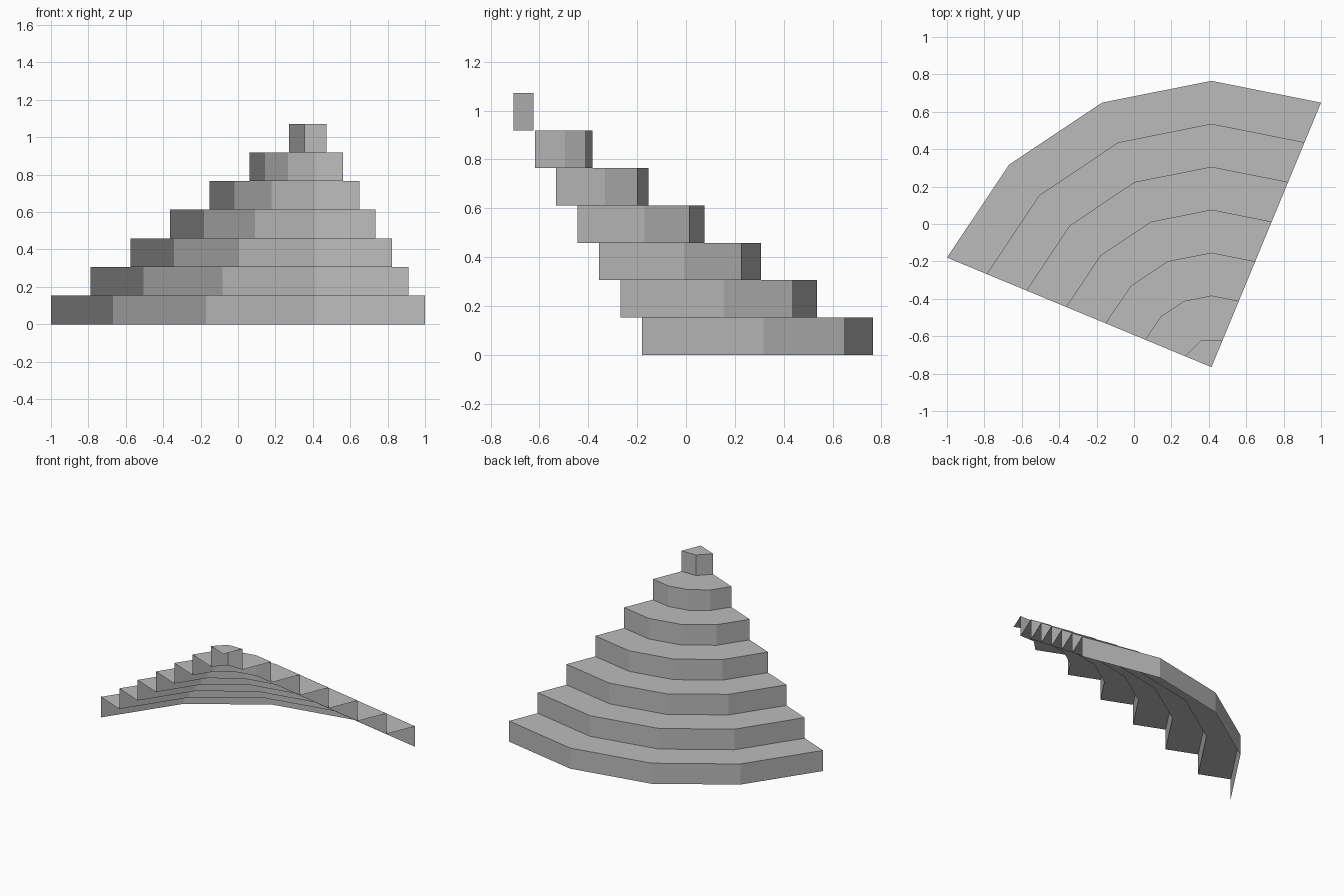
import bpy
import bmesh
from math import cos, sin, radians

cube = bpy.data.objects.get("Cube")
if cube:
    bpy.data.objects.remove(cube)

RADIUS = 1.5307             # bottom step
RISE = RADIUS / 10
STEPS = 7
START, SWEEP = 67.5, 90     # quarter-turn fan, in degrees
APEX = (0.4142, -0.7654)

grey = bpy.data.materials.new("stone grey")
grey.use_nodes = True
grey.diffuse_color = (0.5, 0.5, 0.5, 1)
grey.node_tree.nodes["Principled BSDF"].inputs["Base Color"].default_value = (0.5, 0.5, 0.5, 1)


def arc(step):
    """Plan outline of one step, counter-clockwise; the top step is coarser."""
    if step == STEPS:
        return [APEX]
    segments = 2 if step == STEPS - 1 else 4
    r = RADIUS * (1 - 0.15 * step)
    angles = [radians(START + SWEEP * i / segments) for i in range(segments + 1)]
    return [(APEX[0] + r * cos(a), APEX[1] + r * sin(a)) for a in angles]


def add_step(step):
    """Open step: an upright riser band and a flat tread reaching the next riser."""
    bm = bmesh.new()
    low, high = step * RISE, (step + 1) * RISE
    outer = arc(step)
    bottom = [bm.verts.new((x, y, low)) for x, y in outer]
    top = [bm.verts.new((x, y, high)) for x, y in outer]
    inner = [bm.verts.new((x, y, high)) for x, y in arc(step + 1)]

    # riser panels
    for i in range(len(outer) - 1):
        bm.faces.new((bottom[i], bottom[i + 1], top[i + 1], top[i]))
    # tread
    bm.faces.new(top + inner[::-1])

    name = f"step_{step + 1}"
    mesh = bpy.data.meshes.new(name)
    bm.to_mesh(mesh)
    bm.free()
    mesh.materials.append(grey)
    bpy.context.collection.objects.link(bpy.data.objects.new(name, mesh))


for step in range(STEPS):
    add_step(step)
